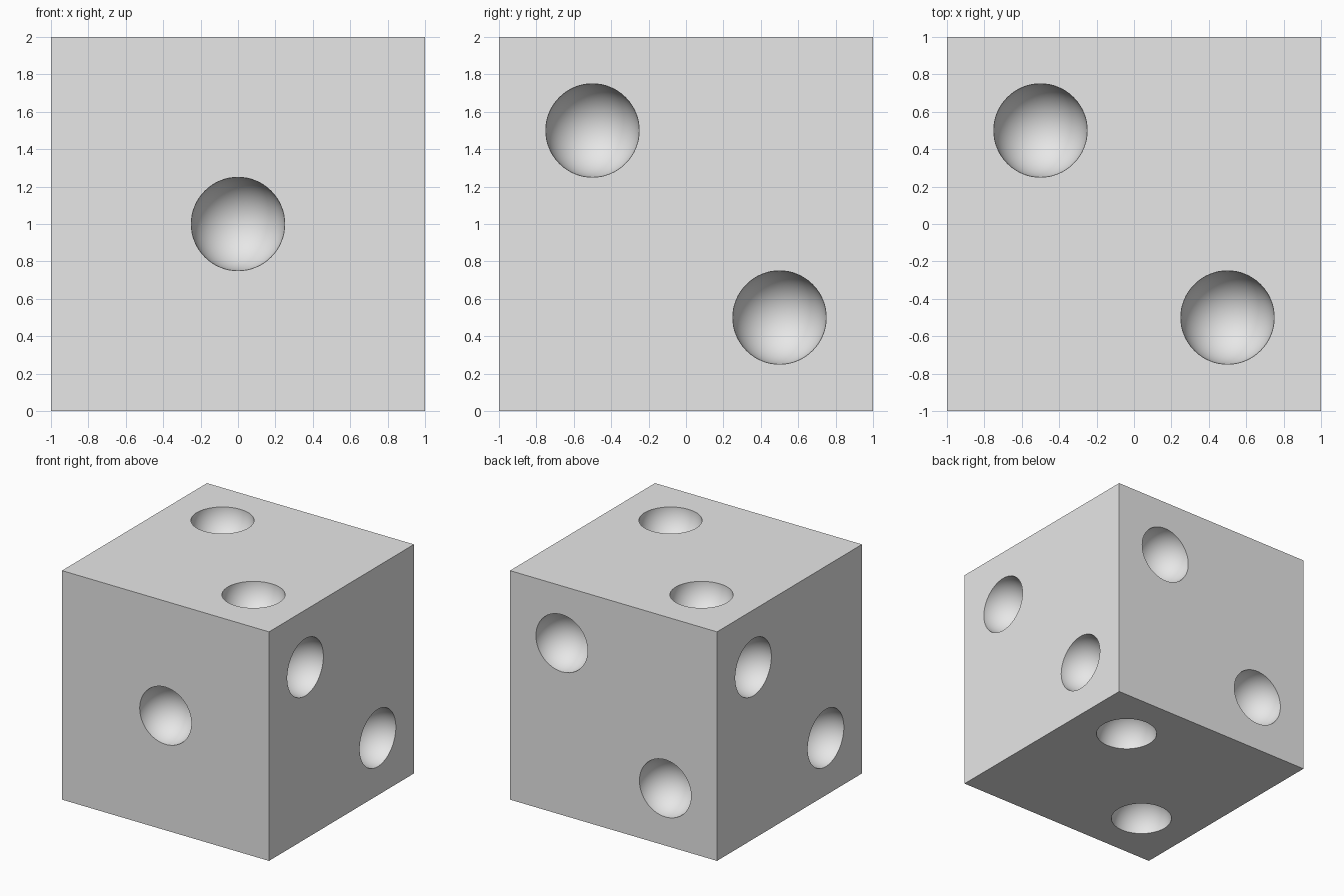
import bpy
import bmesh
from mathutils import Matrix, Vector

default_cube = bpy.data.objects.get("Cube")
if default_cube:
    bpy.data.objects.remove(default_cube, do_unlink=True)

PIP_RADIUS = 0.25
H = 0.5  # pip offset from the middle of a face

# One plain grey for the whole die
grey = bpy.data.materials.new("light_grey")
grey.use_nodes = True
grey.diffuse_color = (0.8, 0.8, 0.8, 1)
grey.node_tree.nodes["Principled BSDF"].inputs["Base Color"].default_value = (0.8, 0.8, 0.8, 1)


def make_object(name, bm):
    mesh = bpy.data.meshes.new(name)
    bm.to_mesh(mesh)
    bm.free()
    mesh.materials.append(grey)
    obj = bpy.data.objects.new(name, mesh)
    bpy.context.collection.objects.link(obj)
    return obj


# Solid body
bm = bmesh.new()
bmesh.ops.create_cube(bm, size=2, matrix=Matrix.Translation((0, 0, 1)))
die = make_object("die_body", bm)

# Pip centres for each face, relative to the middle of the cube
pips = [
    (0, -1, 0),                    # front
    (H, 1, H), (-H, 1, -H),        # back
    (1, -H, H), (1, H, -H),        # left
    (-1, H, H), (-1, -H, -H),      # right
    (-H, H, 1), (H, -H, 1),        # top
    (H, H, -1), (-H, -H, -1),      # bottom
]

# Spheres with their poles along the face normals; an odd ring count keeps
# their vertices off the face planes
bm = bmesh.new()
for pip in pips:
    normal = Vector([c if abs(c) == 1 else 0 for c in pip])
    turn = normal.to_track_quat("Z", "Y").to_matrix().to_4x4()
    place = Matrix.Translation(Vector(pip) + Vector((0, 0, 1)))
    bmesh.ops.create_uvsphere(bm, u_segments=64, v_segments=33,
                              radius=PIP_RADIUS, matrix=place @ turn)
cutter = make_object("pip_cutter", bm)
cutter.hide_render = True

# Scoop the hemispherical pips out of the body
cut = die.modifiers.new("pips", "BOOLEAN")
cut.operation = "DIFFERENCE"
cut.solver = "EXACT"
cut.object = cutter
bpy.ops.object.select_all(action="DESELECT")
bpy.context.view_layer.objects.active = die
die.select_set(True)
bpy.ops.object.modifier_apply(modifier=cut.name)
bpy.data.objects.remove(cutter, do_unlink=True)

# Smooth hollows, crisp rims and edges
bpy.ops.object.shade_smooth_by_angle(angle=0.6)
